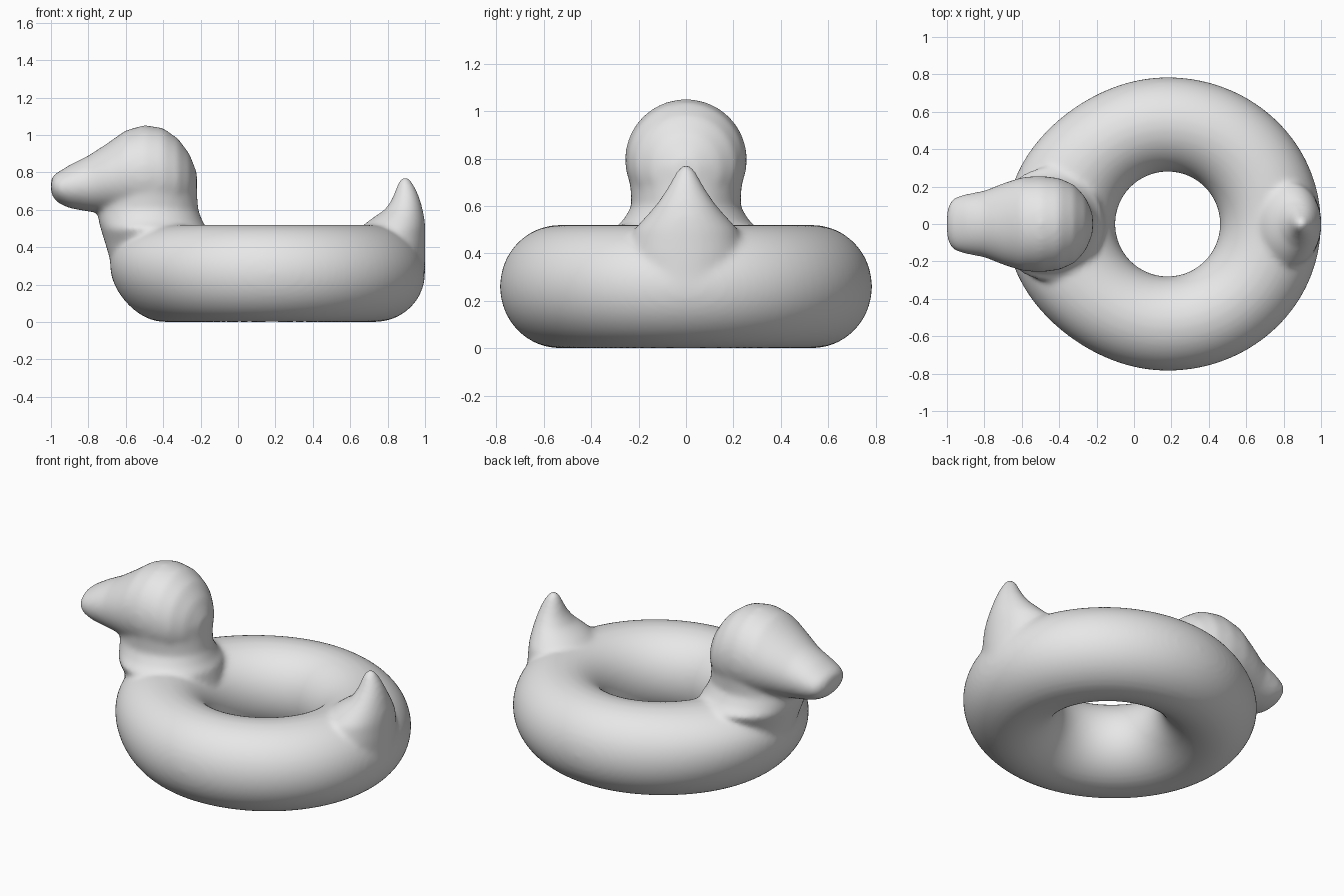
import bpy, bmesh
from math import sin, cos, pi

if "Cube" in bpy.data.objects:
    bpy.data.objects.remove(bpy.data.objects["Cube"], do_unlink=True)

grey = bpy.data.materials.new("plain_grey")
grey.use_nodes = True
grey.diffuse_color = (0.8, 0.8, 0.8, 1)
grey.node_tree.nodes["Principled BSDF"].inputs["Base Color"].default_value = (0.8, 0.8, 0.8, 1)

SIDES = 40
bm = bmesh.new()


def skin(rings, closed=False):
    """Bridge rings of points into one closed skin."""
    rows = [[bm.verts.new(p) for p in ring] for ring in rings]
    pairs = list(zip(rows, rows[1:]))
    if closed:
        pairs.append((rows[-1], rows[0]))
    for a, b in pairs:
        n = len(a)
        for i in range(n):
            j = (i + 1) % n
            bm.faces.new((a[i], a[j], b[j], b[i]))
    if not closed:
        bm.faces.new(rows[0])
        bm.faces.new(rows[-1])


def ellipse(lo, hi, half_width):
    """Points as (position between lo and hi, sideways position)."""
    mid, half = (lo + hi) / 2, (hi - lo) / 2
    steps = [2 * pi * i / SIDES for i in range(SIDES)]
    return [(mid + half * cos(t), half_width * sin(t)) for t in steps]


def upright_loft(sections):
    skin([[(x, y, z) for x, y in ellipse(lo, hi, w)] for z, lo, hi, w in sections])


def lengthwise_loft(sections):
    skin([[(x, y, z) for z, y in ellipse(lo, hi, w)] for x, lo, hi, w in sections])


# Inflated ring, drawn out towards the chest and the tail
def ring_section(turn):
    chest, rear = max(0, -cos(turn)), max(0, cos(turn))
    inner = 0.28
    outer = 0.785 + 0.075 * chest ** 4 + 0.035 * rear ** 2
    points = []
    for i in range(SIDES):
        t = 2 * pi * i / SIDES
        z = 0.26 + 0.26 * sin(t)
        r = (inner + outer) / 2 + (outer - inner) / 2 * cos(t)
        r += 0.2 * chest ** 4 * (z - 0.26) * max(0, cos(t))
        points.append((0.18 + r * cos(turn), r * sin(turn), z))
    return points


skin([ring_section(2 * pi * i / 96) for i in range(96)], closed=True)

# Neck: height, front, back, half width
upright_loft([
    (0.28, -0.67, -0.18, 0.22), (0.42, -0.71, -0.15, 0.27),
    (0.50, -0.735, -0.165, 0.31), (0.54, -0.745, -0.19, 0.265),
    (0.60, -0.75, -0.212, 0.23), (0.68, -0.74, -0.218, 0.235),
    (0.77, -0.72, -0.218, 0.25), (0.84, -0.70, -0.235, 0.24),
])

# Head and bill: distance along, underside, top, half width
lengthwise_loft([
    (-1.0, 0.69, 0.76, 0.06), (-0.988, 0.665, 0.785, 0.11),
    (-0.96, 0.635, 0.803, 0.142), (-0.9, 0.608, 0.84, 0.16),
    (-0.8, 0.59, 0.89, 0.178), (-0.7, 0.58, 0.955, 0.218),
    (-0.6, 0.56, 1.025, 0.25), (-0.5, 0.54, 1.053, 0.258),
    (-0.4, 0.54, 1.037, 0.246), (-0.32, 0.56, 0.98, 0.21),
    (-0.26, 0.60, 0.90, 0.145), (-0.22, 0.70, 0.80, 0.05),
])

# Upturned tail: height, front, back, half width
upright_loft([
    (0.26, 0.60, 1.0, 0.24), (0.40, 0.62, 1.002, 0.25),
    (0.50, 0.65, 1.002, 0.22), (0.55, 0.71, 0.998, 0.175),
    (0.60, 0.785, 0.988, 0.13), (0.65, 0.82, 0.975, 0.095),
    (0.70, 0.84, 0.957, 0.065), (0.75, 0.858, 0.93, 0.038),
    (0.772, 0.873, 0.91, 0.018),
])

bmesh.ops.recalc_face_normals(bm, faces=bm.faces)
mesh = bpy.data.meshes.new("duck_float")
bm.to_mesh(mesh)
bm.free()
mesh.materials.append(grey)
duck = bpy.data.objects.new("duck_float", mesh)
bpy.context.collection.objects.link(duck)

# Fuse the parts into one soft skin
fuse = duck.modifiers.new("fuse", "REMESH")
fuse.mode = "VOXEL"
fuse.voxel_size = 0.014
fuse.use_smooth_shade = True
soften = duck.modifiers.new("soften", "SMOOTH")
soften.factor = 0.5
soften.iterations = 14
